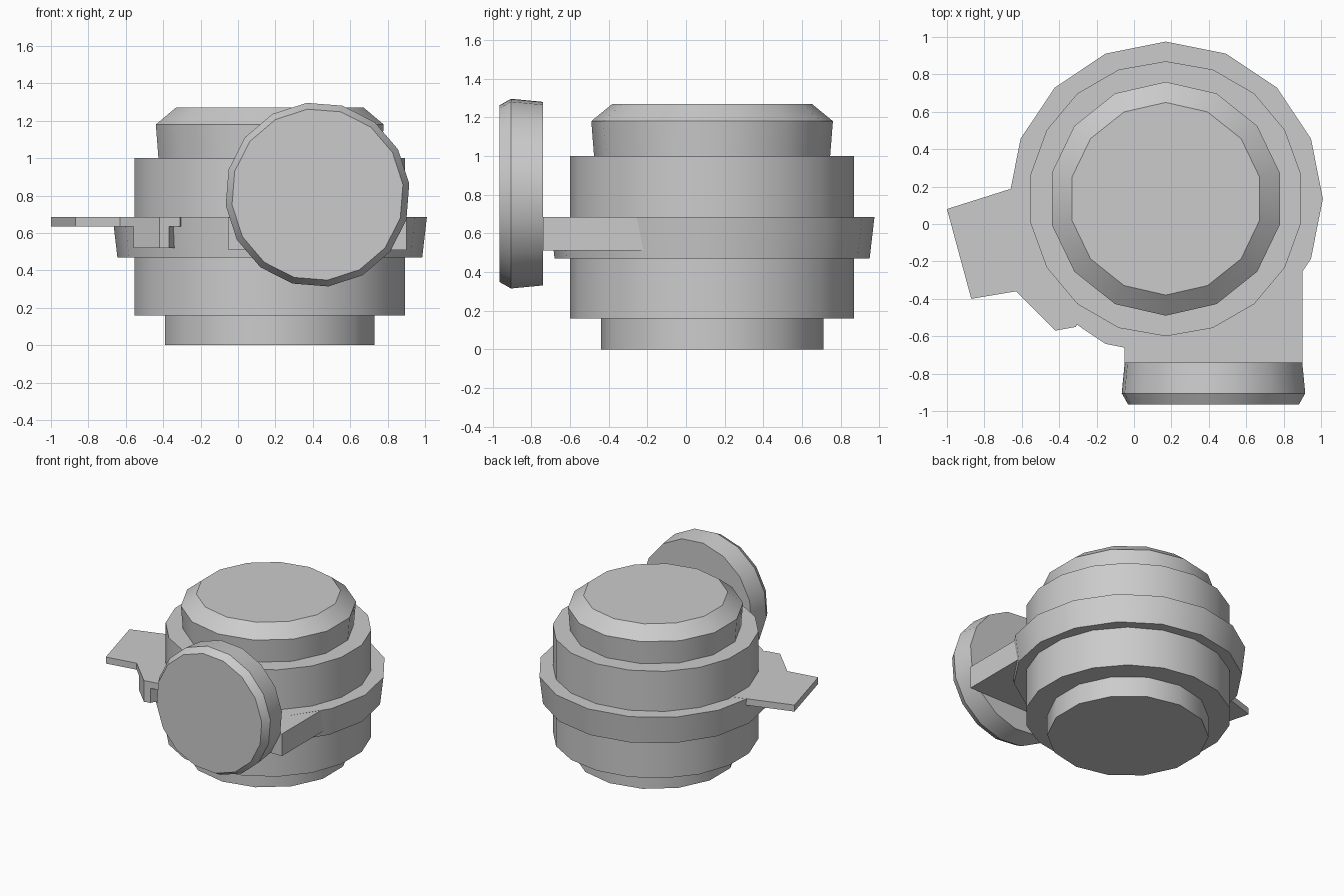
import bpy, bmesh, math
from mathutils import Matrix, Vector

cube = bpy.data.objects.get("Cube")
if cube:
    bpy.data.objects.remove(cube, do_unlink=True)

grey = bpy.data.materials.new("light_grey")
grey.use_nodes = True
colour = (0.6, 0.6, 0.6, 1)
grey.diffuse_color = colour
grey.node_tree.nodes["Principled BSDF"].inputs["Base Color"].default_value = colour


def finish(bm, name, matrix=Matrix()):
    bmesh.ops.recalc_face_normals(bm, faces=bm.faces)
    mesh = bpy.data.meshes.new(name)
    bm.to_mesh(mesh)
    bm.free()
    mesh.materials.append(grey)
    obj = bpy.data.objects.new(name, mesh)
    obj.matrix_world = matrix
    bpy.context.collection.objects.link(obj)
    bpy.ops.object.select_all(action="DESELECT")
    obj.select_set(True)
    bpy.context.view_layer.objects.active = obj
    bpy.ops.object.shade_smooth_by_angle(angle=math.radians(32))
    return obj


def lathe(name, profile, sides, matrix, turn=0.0):
    """Closed solid of revolution from (radius, height) points."""
    bm = bmesh.new()
    rings = []
    for r, h in profile:
        rings.append([bm.verts.new((r * math.cos(a), r * math.sin(a), h))
                      for a in (math.tau * (i + turn) / sides for i in range(sides))])
    for low, high in zip(rings, rings[1:]):
        for i in range(sides):
            j = (i + 1) % sides
            bm.faces.new((low[i], low[j], high[j], high[i]))
    bm.faces.new(rings[0])
    bm.faces.new(rings[-1])
    return finish(bm, name, matrix)


def slab(name, outline, bottom, top):
    """Flat outline extruded upward."""
    bm = bmesh.new()
    face = bm.faces.new([bm.verts.new((x, y, bottom)) for x, y in outline])
    moved = bmesh.ops.extrude_face_region(bm, geom=[face])["geom"]
    bmesh.ops.translate(bm, vec=Vector((0, 0, top - bottom)),
                        verts=[v for v in moved if isinstance(v, bmesh.types.BMVert)])
    return finish(bm, name)


# Stacked body around one upright axis
axis = Matrix.Translation((0.17, 0.135, 0))
lathe("base_foot", [(0.575, 0), (0.575, 0.17)], 14, axis, 0.5)
lathe("main_drum", [(0.735, 0.16), (0.735, 1.0)], 18, axis, 0.5)
lathe("top_cap", [(0.61, 0.99), (0.625, 1.18), (0.515, 1.27)], 14, axis, 0.5)
lathe("middle_flange", [(0.815, 0.47), (0.84, 0.685)], 16, axis)

# Front arm and round dial
slab("front_arm", [(-0.05, -0.74), (0.9, -0.74), (0.9, -0.1), (-0.05, -0.1)], 0.51, 0.684)
dial_axis = Matrix.Translation((0.425, -0.74, 0.805)) @ Matrix.Rotation(math.pi / 2, 4, "X")
lathe("round_dial", [(0.478, 0), (0.494, 0.165), (0.46, 0.225)], 16, dial_axis, 0.3)

# Side lug with a small tab beneath
slab("side_lug", [(-1, 0.08), (-0.87, -0.4), (-0.63, -0.36), (-0.42, -0.57),
                  (-0.31, -0.55), (-0.2, -0.2), (-0.4, 0.27)], 0.635, 0.686)
slab("lug_tab", [(-0.56, -0.43), (-0.42, -0.57), (-0.37, -0.56),
                 (-0.3, -0.4), (-0.42, -0.3)], 0.52, 0.64)
